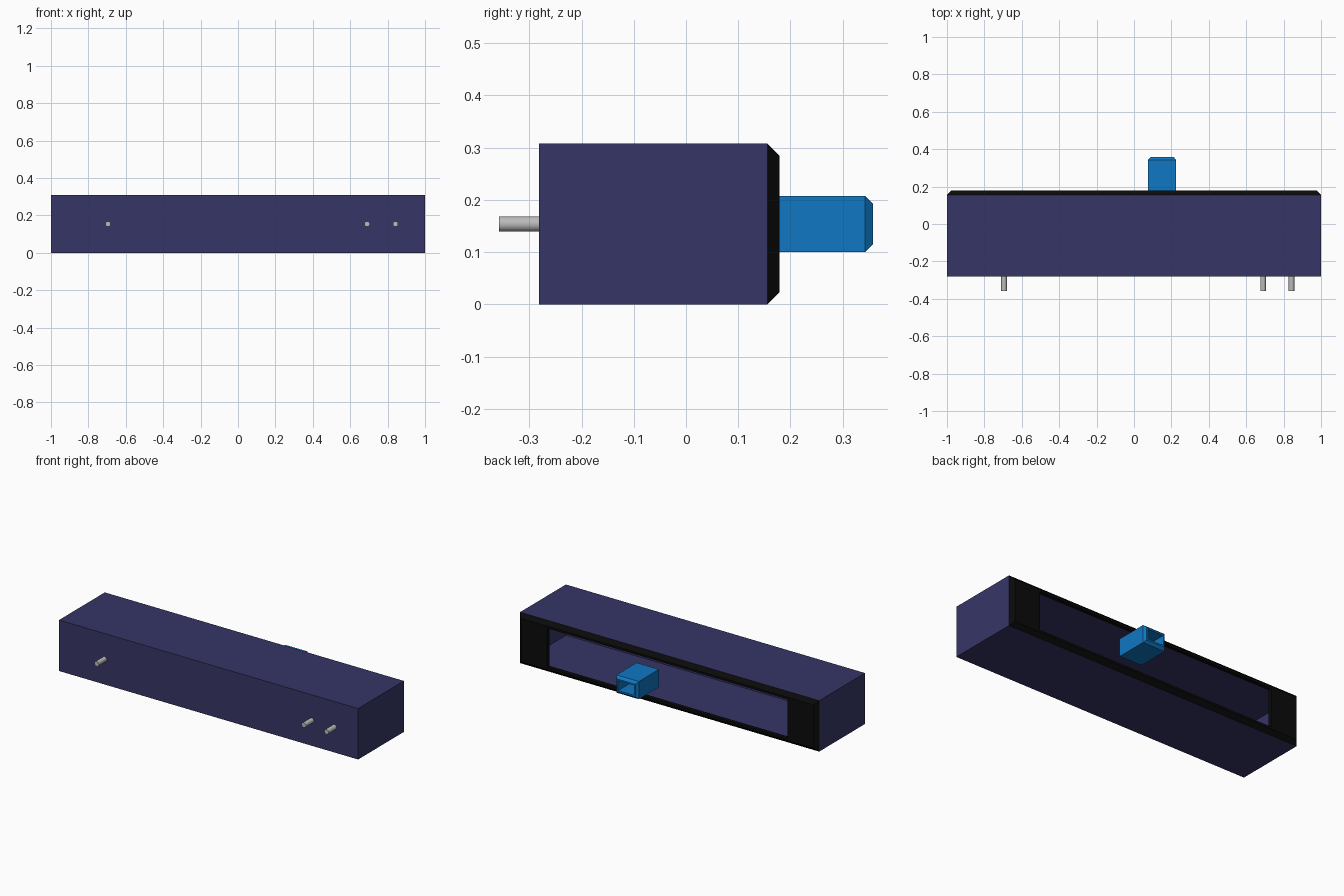
import bpy
import bmesh
import math
from mathutils import Matrix

if "Cube" in bpy.data.objects:
    bpy.data.objects.remove(bpy.data.objects["Cube"])


def material(name, rgb, metallic=0.0):
    m = bpy.data.materials.new(name)
    m.use_nodes = True
    m.diffuse_color = (*rgb, 1)
    m.node_tree.nodes["Principled BSDF"].inputs["Base Color"].default_value = (*rgb, 1)
    return m


INDIGO = material("indigo", (0.037, 0.036, 0.135))
BLACK = material("black", (0.003, 0.003, 0.003))
BLUE = material("blue", (0.0045, 0.185, 0.54))
GREY = material("pin grey", (0.50, 0.50, 0.50))

ZC = 0.154  # height of the centre line


def finish(bm, name, mat):
    bmesh.ops.recalc_face_normals(bm, faces=bm.faces)
    mesh = bpy.data.meshes.new(name)
    bm.to_mesh(mesh)
    bm.free()
    mesh.materials.append(mat)
    obj = bpy.data.objects.new(name, mesh)
    bpy.context.collection.objects.link(obj)
    return obj


def rect_rings(name, mat, xc, rings, closed=False):
    """Bridge rectangles given as (half width, half height, y); cap or close the ends."""
    bm = bmesh.new()
    loops = [[bm.verts.new((xc + sx * w, y, ZC + sz * h))
              for sx, sz in ((-1, -1), (1, -1), (1, 1), (-1, 1))]
             for w, h, y in rings]
    pairs = list(zip(loops, loops[1:]))
    if closed:
        pairs.append((loops[-1], loops[0]))
    else:
        bm.faces.new(loops[0])
        bm.faces.new(loops[-1])
    for a, b in pairs:
        for i in range(4):
            j = (i + 1) % 4
            bm.faces.new((a[i], a[j], b[j], b[i]))
    return finish(bm, name, mat)


# Thin-walled housing, open at the back
rect_rings("housing", INDIGO, 0, [
    (0.992, 0.147, -0.272), (0.992, 0.147, 0.156),
    (1.0, 0.154, 0.156), (1.0, 0.154, -0.281)])

# Chamfered frame around the long slot
rect_rings("slot_frame", BLACK, 0, [
    (1.0, 0.154, 0.156), (0.978, 0.131, 0.179),
    (0.805, 0.118, 0.179), (0.805, 0.118, 0.156)], closed=True)

# Hollow slider knob with a chamfered rim
rect_rings("slider_knob", BLUE, 0.15, [
    (0.053, 0.030, 0.165), (0.053, 0.030, 0.358),
    (0.062, 0.039, 0.358), (0.075, 0.0535, 0.343),
    (0.075, 0.0535, 0.150)])

# Round terminal pins on the front
for n, x in enumerate((-0.695, 0.69, 0.842), 1):
    bm = bmesh.new()
    bmesh.ops.create_cone(
        bm, cap_ends=True, segments=20, radius1=0.0148, radius2=0.0148, depth=0.078,
        matrix=Matrix.Translation((x, -0.319, ZC)) @ Matrix.Rotation(math.pi / 2, 4, 'X'))
    pin = finish(bm, f"terminal_pin_{n}", GREY)
    bpy.ops.object.select_all(action='DESELECT')
    pin.select_set(True)
    bpy.context.view_layer.objects.active = pin
    bpy.ops.object.shade_smooth_by_angle()
